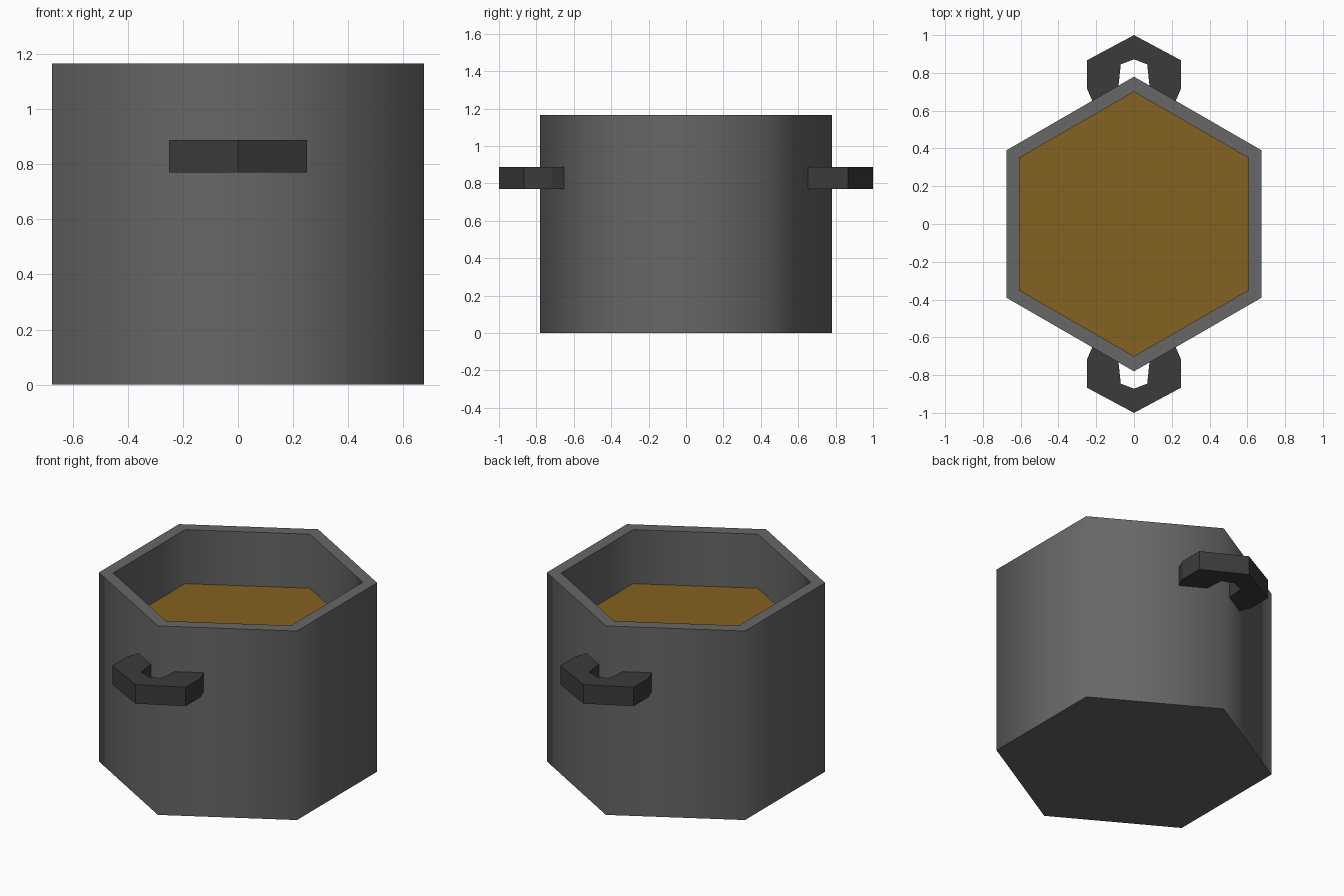
import bpy
import bmesh
import math

cube = bpy.data.objects.get("Cube")
if cube:
    bpy.data.objects.remove(cube, do_unlink=True)

SIDES = 6
HEIGHT = 1.165
OUTER, INNER = 0.78, 0.70


def make_material(name, rgb):
    mat = bpy.data.materials.new(name)
    mat.use_nodes = True
    colour = (*rgb, 1.0)
    mat.diffuse_color = colour
    bsdf = mat.node_tree.nodes["Principled BSDF"]
    bsdf.inputs["Base Color"].default_value = colour
    bsdf.inputs["Roughness"].default_value = 0.8
    return mat


def finish(name, bm, mat):
    bmesh.ops.recalc_face_normals(bm, faces=bm.faces)
    mesh = bpy.data.meshes.new(name)
    bm.to_mesh(mesh)
    bm.free()
    mesh.materials.append(mat)
    obj = bpy.data.objects.new(name, mesh)
    bpy.context.collection.objects.link(obj)
    return obj


def hex_ring(bm, radius, z):
    # One corner points along +y
    angles = [math.pi / 2 + math.tau * i / SIDES for i in range(SIDES)]
    return [bm.verts.new((radius * math.cos(a), radius * math.sin(a), z)) for a in angles]


iron = make_material("grey iron", (0.135, 0.135, 0.135))
dark_iron = make_material("dark iron", (0.044, 0.044, 0.044))
broth = make_material("brown broth", (0.235, 0.122, 0.015))

# Pot: outer wall, rim, inner wall and floor
bm = bmesh.new()
profile = [(OUTER, 0), (OUTER, HEIGHT), (INNER, HEIGHT), (INNER, 0.08)]
rings = [hex_ring(bm, r, z) for r, z in profile]
for low, high in zip(rings, rings[1:]):
    for i in range(SIDES):
        j = (i + 1) % SIDES
        bm.faces.new((low[i], low[j], high[j], high[i]))
bm.faces.new(rings[0])
bm.faces.new(rings[-1])
pot = finish("pot", bm, iron)

# Walls blend softly round the corners, the rim and base stay crisp
bpy.ops.object.select_all(action="DESELECT")
pot.select_set(True)
bpy.context.view_layer.objects.active = pot
bpy.ops.object.shade_smooth_by_angle(angle=math.radians(70))

# Broth surface inside the pot
bm = bmesh.new()
bm.faces.new(hex_ring(bm, INNER, 0.832))
finish("broth", bm, broth)

# Handles: half outlines from the wall out to the tip, mirrored in x
outer_half = [(0.22, 0.65), (0.25, 0.72), (0.25, 0.866), (0, 1.0)]
inner_half = [(0.09, 0.65), (0.08, 0.75), (0.07, 0.845), (0, 0.872)]


def mirrored(half):
    return half + [(-x, y) for x, y in reversed(half[:-1])]


def make_handle(name, side):
    bm = bmesh.new()
    outer, inner = [
        [bm.verts.new((x * side, y * side, 0.77)) for x, y in mirrored(half)]
        for half in (outer_half, inner_half)
    ]
    faces = [
        bm.faces.new((outer[i], outer[i + 1], inner[i + 1], inner[i]))
        for i in range(len(outer) - 1)
    ]
    extruded = bmesh.ops.extrude_face_region(bm, geom=faces, use_keep_orig=True)
    top = [v for v in extruded["geom"] if isinstance(v, bmesh.types.BMVert)]
    bmesh.ops.translate(bm, verts=top, vec=(0, 0, 0.117))
    return finish(name, bm, dark_iron)


make_handle("back_handle", 1)
make_handle("front_handle", -1)
